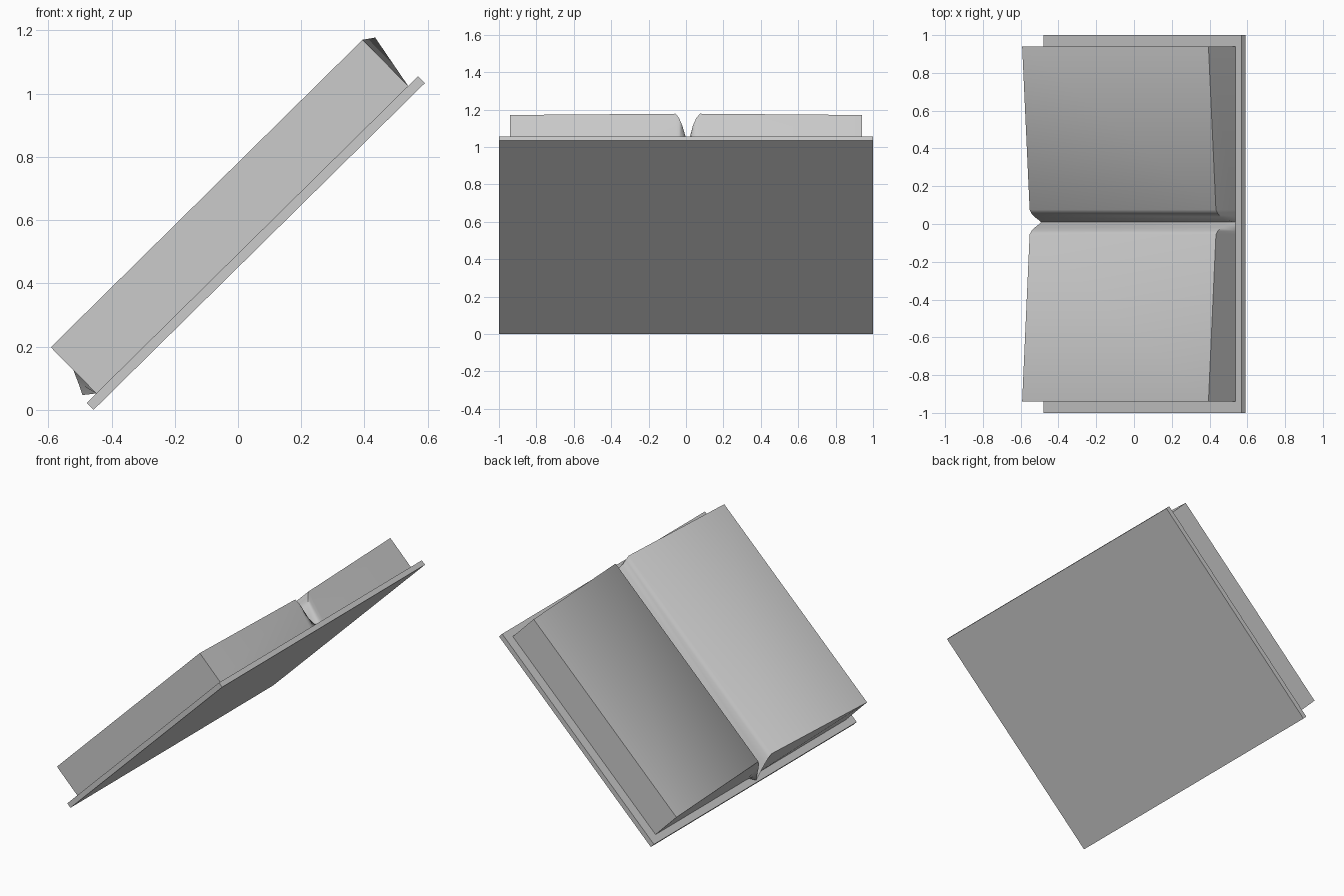
import bpy, bmesh, math

if "Cube" in bpy.data.objects:
    bpy.data.objects.remove(bpy.data.objects["Cube"])

TILT = math.radians(-44.6)
ORIGIN = (-0.457, 0, 0)
LENGTH, COVER = 1.472, 0.031


def place(name, bm):
    bmesh.ops.recalc_face_normals(bm, faces=bm.faces[:])
    me = bpy.data.meshes.new(name)
    bm.to_mesh(me)
    bm.free()
    ob = bpy.data.objects.new(name, me)
    bpy.context.collection.objects.link(ob)
    ob.rotation_euler = (0, TILT, 0)
    ob.location = ORIGIN
    return ob


# back cover: a thin tilted board
bm = bmesh.new()
bmesh.ops.create_cube(bm, size=1)
for v in bm.verts:
    v.co.x = (v.co.x + 0.5) * LENGTH
    v.co.y *= 2
    v.co.z = (v.co.z + 0.5) * COVER
place("cover", bm)

# pages: (width position, page height, lengthwise slide of the top edge)
profile = [(-0.94, 0.236, 0.0), (-0.055, 0.213, 0.033), (-0.037, 0.19, 0.024),
           (-0.02, 0.15, 0.007), (-0.003, 0.095, -0.017), (0.01, 0.058, -0.035),
           (0.022, 0.095, -0.017), (0.037, 0.15, 0.007), (0.055, 0.19, 0.024),
           (0.075, 0.213, 0.033), (0.94, 0.236, 0.0)]
NEAR, FAR = 0.043, 1.428
bm = bmesh.new()
rings = []
for y, t, slide in profile:
    pts = [(NEAR, y, COVER), (FAR, y, COVER), (FAR + slide, y, t), (NEAR + slide, y, t)]
    rings.append([bm.verts.new(p) for p in pts])
for a, b in zip(rings, rings[1:]):
    for i in range(4):
        j = (i + 1) % 4
        bm.faces.new((a[i], a[j], b[j], b[i]))
bm.faces.new(rings[0])
bm.faces.new(rings[-1])
pages = place("open_pages", bm)
bpy.ops.object.select_all(action='DESELECT')
pages.select_set(True)
bpy.context.view_layer.objects.active = pages
bpy.ops.object.shade_smooth_by_angle(angle=math.radians(55))
